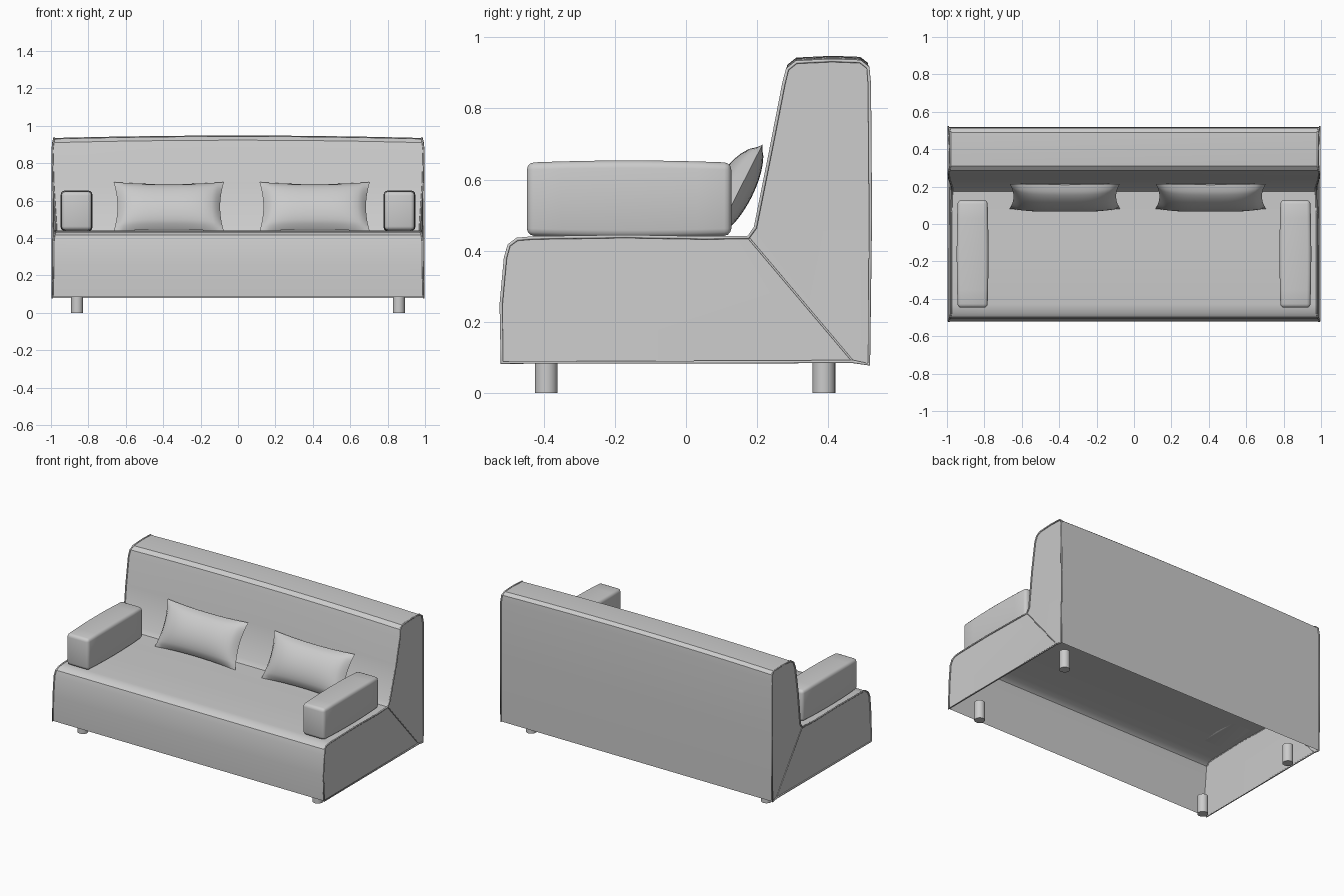
import bpy, bmesh, math
from mathutils import Vector, Matrix

if "Cube" in bpy.data.objects:
    bpy.data.objects.remove(bpy.data.objects["Cube"])

def finish(bm, name, angle=35):
    """Turn a bmesh into a smooth-shaded object."""
    bmesh.ops.recalc_face_normals(bm, faces=bm.faces)
    me = bpy.data.meshes.new(name)
    bm.to_mesh(me)
    bm.free()
    ob = bpy.data.objects.new(name, me)
    bpy.context.collection.objects.link(ob)
    bpy.ops.object.select_all(action='DESELECT')
    ob.select_set(True)
    bpy.context.view_layer.objects.active = ob
    bpy.ops.object.shade_smooth_by_angle(angle=math.radians(angle))
    return ob

# Side profile of the cover: y, z, half width at the ends
PROFILE = [
    (-0.518, 0.085, 0.99), (-0.52, 0.25, 0.985), (-0.508, 0.38, 0.985),
    (-0.498, 0.415, 0.98), (-0.475, 0.432, 0.975), (-0.43, 0.436, 0.975),
    (-0.17, 0.44, 0.975), (0.05, 0.436, 0.975), (0.175, 0.437, 0.97),
    (0.195, 0.465, 0.97), (0.24, 0.69, 0.985), (0.275, 0.87, 0.99),
    (0.285, 0.91, 0.985), (0.31, 0.93, 0.98), (0.41, 0.935, 0.98),
    (0.49, 0.932, 0.98), (0.512, 0.915, 0.985), (0.516, 0.87, 0.99),
    (0.519, 0.5, 0.99), (0.515, 0.08, 0.99),
]
SEAM_TOP = 8            # profile index where seat meets back
SEAM_FOOT = (0.47, 0.088, 0.99)

def crown(t, y, z):
    """Slight fullness of the backrest top towards the middle."""
    return z + (0.013 * (1 - t * t) if z > 0.86 else 0.0)

# Cover: hollow fabric shell, open underneath
bm = bmesh.new()
N = 12
rows = []
for i in range(N + 1):
    t = -1 + 2 * i / N
    rows.append([bm.verts.new((t * hx, y, crown(t, y, z))) for y, z, hx in PROFILE])
for a, b in zip(rows, rows[1:]):
    for k in range(len(PROFILE) - 1):
        bm.faces.new((a[k], a[k + 1], b[k + 1], b[k]))
# End panels, split along the diagonal seam
for row, s in ((rows[0], -1), (rows[-1], 1)):
    foot = bm.verts.new((s * SEAM_FOOT[2], SEAM_FOOT[0], SEAM_FOOT[1]))
    bm.faces.new(row[:SEAM_TOP + 1] + [foot])
    bm.faces.new(row[SEAM_TOP:] + [foot])
finish(bm, "sofa_cover")

# Piping along the end seams and the lower hem
def piping(name, pts, cyclic=False, r=0.005):
    cu = bpy.data.curves.new(name, 'CURVE')
    cu.dimensions = '3D'
    cu.bevel_depth = r
    cu.bevel_resolution = 1
    sp = cu.splines.new('POLY')
    sp.points.add(len(pts) - 1)
    for p, co in zip(sp.points, pts):
        p.co = (*co, 1)
    sp.use_cyclic_u = cyclic
    ob = bpy.data.objects.new(name, cu)
    bpy.context.collection.objects.link(ob)

for s, side in ((-1, "left"), (1, "right")):
    ring = [(s * (hx + 0.003), y, z) for y, z, hx in PROFILE]
    piping(side + "_end_piping", ring + [(s * 0.993, SEAM_FOOT[0], SEAM_FOOT[1])], True)
    piping(side + "_diagonal_seam",
           [ring[SEAM_TOP], (s * 0.99, SEAM_FOOT[0], SEAM_FOOT[1])], r=0.003)

# Armrests: padded blocks with crisp end panels
def armrest(name, s):
    bm = bmesh.new()
    bmesh.ops.create_cube(bm, size=1)
    bmesh.ops.scale(bm, vec=(0.16, 0.575, 0.205), verts=bm.verts)
    bmesh.ops.bevel(bm, geom=bm.edges[:], offset=0.02, segments=3,
                    profile=0.5, affect='EDGES')
    long_edges = [e for e in bm.edges if abs(e.verts[0].co.y - e.verts[1].co.y) > 0.3]
    bmesh.ops.subdivide_edges(bm, edges=long_edges, cuts=6, use_grid_fill=True)
    for v in bm.verts:
        f = 1 - (v.co.y / 0.2875) ** 2
        v.co.z *= 1 + 0.06 * f
        v.co.x *= 1 + 0.06 * f
    bmesh.ops.translate(bm, vec=(s * 0.863, -0.16, 0.545), verts=bm.verts)
    finish(bm, name)

armrest("left_armrest", -1)
armrest("right_armrest", 1)

# Cushions: two pinched sheets leaning on the backrest
def cushion(name, x):
    bm = bmesh.new()
    nu, nv = 24, 14
    W, H = 0.295, 0.148
    for side in (-1, 1):
        g = []
        for i in range(nu + 1):
            col = []
            for j in range(nv + 1):
                u, v = -1 + 2 * i / nu, -1 + 2 * j / nv
                puff = (max(0, (1 - u ** 4) * (1 - v * v))) ** 0.6
                px = W * u * (1 - 0.07 * (1 - v * v))
                pz = H * v * (1 - 0.08 * (1 - u * u))
                thick = 0.065 if side < 0 else 0.04
                col.append(bm.verts.new((px, side * thick * puff, pz)))
            g.append(col)
        for i in range(nu):
            for j in range(nv):
                bm.faces.new((g[i][j], g[i + 1][j], g[i + 1][j + 1], g[i][j + 1]))
    bmesh.ops.remove_doubles(bm, verts=bm.verts, dist=0.0005)
    lean = Matrix.Rotation(math.radians(-27), 4, 'X')
    bmesh.ops.transform(bm, matrix=Matrix.Translation((x, 0.148, 0.567)) @ lean,
                        verts=bm.verts)
    finish(bm, name, 60)

cushion("left_cushion", -0.37)
cushion("right_cushion", 0.41)

# Legs: short round posts
for sx, a in ((-1, "left"), (1, "right")):
    for y, b in ((-0.393, "front"), (0.388, "back")):
        bm = bmesh.new()
        bmesh.ops.create_cone(bm, cap_ends=True, segments=24, radius1=0.032,
                              radius2=0.032, depth=0.12,
                              matrix=Matrix.Translation((sx * 0.86, y, 0.06)))
        finish(bm, f"{b}_{a}_leg")
